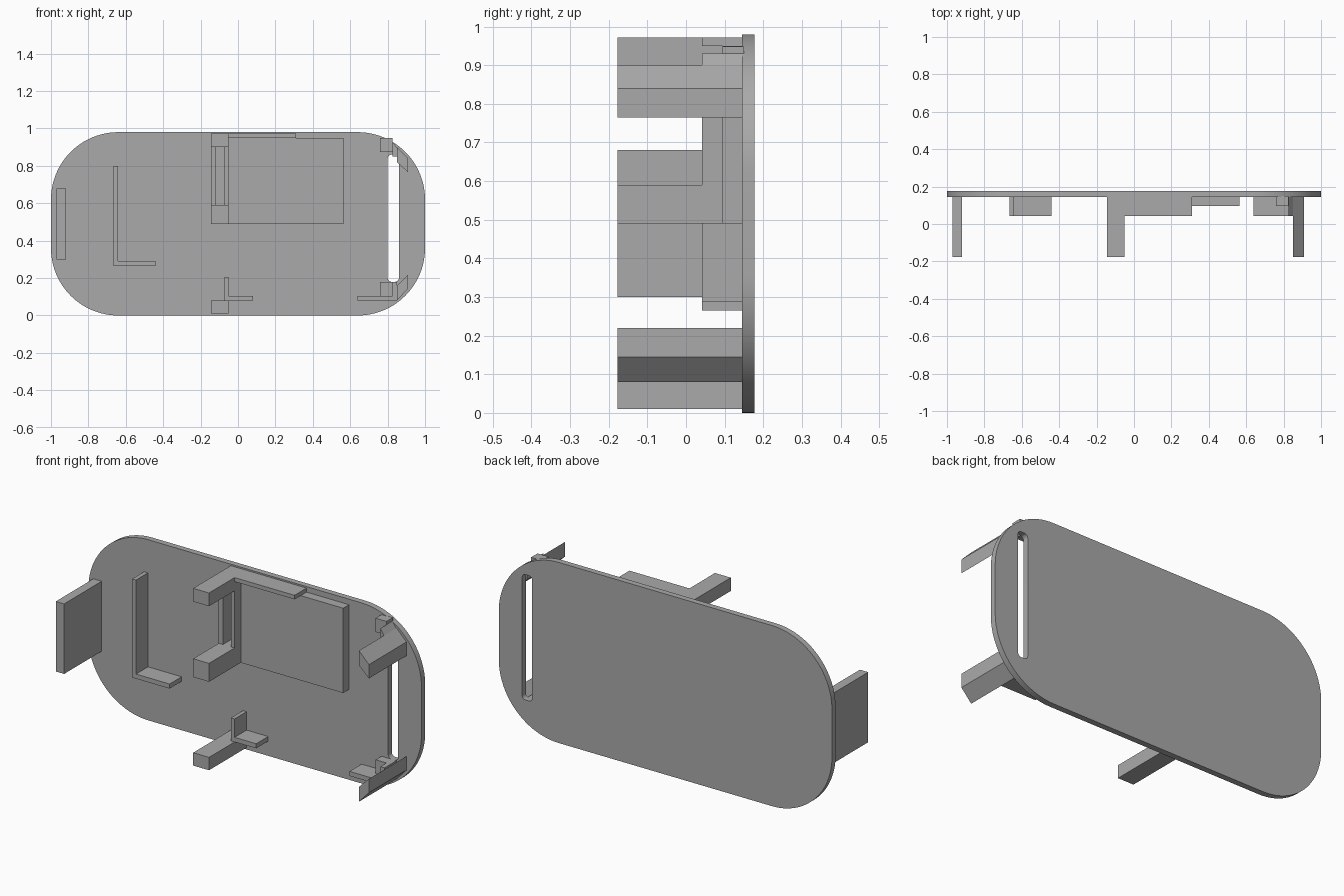
import bpy, bmesh, math

if "Cube" in bpy.data.objects:
    bpy.data.objects.remove(bpy.data.objects["Cube"])

grey = bpy.data.materials.new("plain_grey")
grey.diffuse_color = (0.4, 0.4, 0.4, 1)
grey.use_nodes = True
grey.node_tree.nodes["Principled BSDF"].inputs["Base Color"].default_value = grey.diffuse_color

BACK = 0.15      # ribs sink slightly into the panel
RIB = 0.042      # front of the low ribs
PEG = -0.177     # front of the long pegs
PAD = 0.095      # front of the thin pads


def prism(name, outline, y0, y1=BACK):
    """Extrude an x-z outline from y0 to y1."""
    bm = bmesh.new()
    face = bm.faces.new([bm.verts.new((x, y0, z)) for x, z in outline])
    out = bmesh.ops.extrude_face_region(bm, geom=[face])
    moved = [v for v in out["geom"] if isinstance(v, bmesh.types.BMVert)]
    bmesh.ops.translate(bm, verts=moved, vec=(0, y1 - y0, 0))
    bmesh.ops.recalc_face_normals(bm, faces=bm.faces)
    me = bpy.data.meshes.new(name)
    bm.to_mesh(me)
    bm.free()
    me.materials.append(grey)
    ob = bpy.data.objects.new(name, me)
    bpy.context.collection.objects.link(ob)
    return ob


def box(name, x0, x1, z0, z1, y0):
    return prism(name, [(x0, z0), (x1, z0), (x1, z1), (x0, z1)], y0)


def rounded(x0, x1, z0, z1, r, n):
    """Rounded rectangle outline."""
    pts = []
    corners = [(x1 - r, z1 - r), (x0 + r, z1 - r), (x0 + r, z0 + r), (x1 - r, z0 + r)]
    for k, (cx, cz) in enumerate(corners):
        for i in range(n + 1):
            a = math.pi / 2 * (k + i / n)
            pts.append((cx + r * math.cos(a), cz + r * math.sin(a)))
    return pts


# Panel with rounded corners and a slot, as a filled curve turned into a mesh
cu = bpy.data.curves.new("panel", "CURVE")
cu.dimensions = "2D"
cu.fill_mode = "BOTH"
cu.extrude = 0.016
for outline in (rounded(-1, 1, 0, 0.98, 0.36, 24), rounded(0.80, 0.86, 0.18, 0.86, 0.02, 6)):
    sp = cu.splines.new("POLY")
    sp.points.add(len(outline) - 1)
    for p, (x, z) in zip(sp.points, outline):
        p.co = (x, z, 0, 1)
    sp.use_cyclic_u = True
cu.materials.append(grey)
panel = bpy.data.objects.new("panel", cu)
bpy.context.collection.objects.link(panel)
panel.rotation_euler = (math.pi / 2, 0, 0)
panel.location = (0, 0.161, 0)
bpy.context.view_layer.objects.active = panel
panel.select_set(True)
bpy.ops.object.convert(target="MESH")
bpy.ops.object.shade_smooth_by_angle(angle=math.radians(30))

# Left tab and L-shaped rib
box("left_tab", -0.97, -0.92, 0.30, 0.68, PEG)
prism("left_corner_rib", [(-0.665, 0.265), (-0.44, 0.265), (-0.44, 0.29),
                          (-0.642, 0.29), (-0.642, 0.80), (-0.665, 0.80)], RIB)

# Raised centre pad, top rib and the two side ribs between the pegs
box("centre_pad", -0.05, 0.565, 0.49, 0.95, PAD)
box("top_rib", -0.05, 0.31, 0.95, 0.972, RIB)
box("outer_side_rib", -0.145, -0.12, 0.59, 0.90, RIB)
box("inner_side_rib", -0.072, -0.05, 0.59, 0.90, RIB)

# Centre pegs
for name, z0, z1 in (("upper_peg", 0.90, 0.972), ("middle_peg", 0.49, 0.59), ("lower_peg", 0.01, 0.08)):
    box(name, -0.145, -0.05, z0, z1, PEG)

# Bottom centre corner rib
prism("bottom_corner_rib", [(-0.072, 0.08), (0.08, 0.08), (0.08, 0.105),
                            (-0.05, 0.105), (-0.05, 0.205), (-0.072, 0.205)], RIB)

# Right-hand corners: slanted pegs, ribs and small pads by the slot
prism("upper_slanted_peg", [(0.85, 0.90), (0.85, 0.82), (0.91, 0.765), (0.91, 0.84)], PEG)
prism("lower_slanted_peg", [(0.85, 0.08), (0.91, 0.145), (0.91, 0.22), (0.85, 0.16)], PEG)
prism("upper_right_rib", [(0.825, 0.85), (0.85, 0.85), (0.85, 0.895), (0.825, 0.93)], RIB)
prism("lower_right_rib", [(0.64, 0.08), (0.85, 0.08), (0.85, 0.18),
                          (0.825, 0.18), (0.825, 0.105), (0.64, 0.105)], RIB)
box("upper_small_pad", 0.76, 0.825, 0.873, 0.948, PAD)
box("lower_small_pad", 0.76, 0.825, 0.105, 0.18, PAD)
